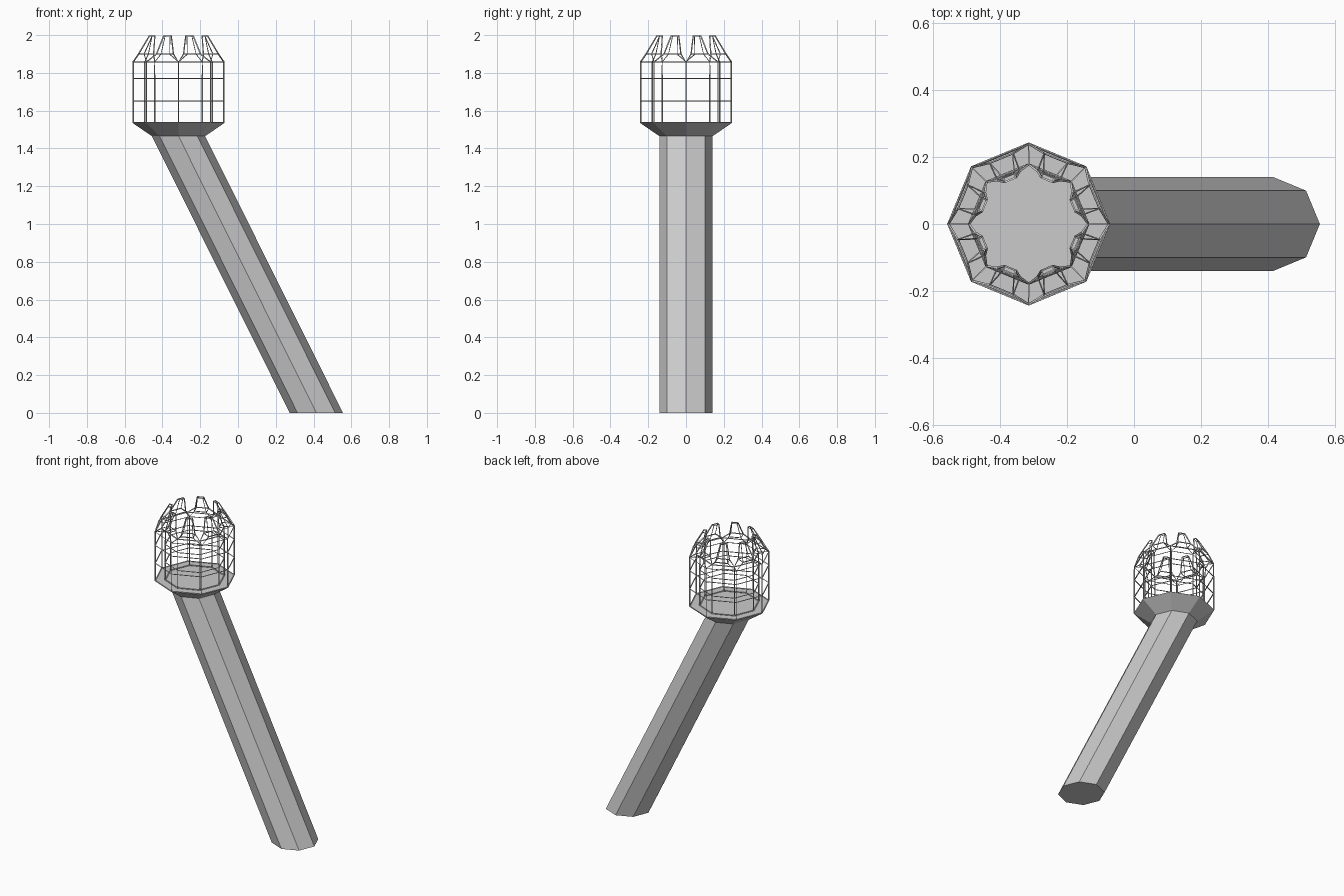
import bpy, bmesh
from math import sin, cos, pi

if "Cube" in bpy.data.objects:
    bpy.data.objects.remove(bpy.data.objects["Cube"])

HEAD_X = -0.315   # centre of the head
FOOT_X = 0.415    # centre of the shaft foot


def make_object(name, bm):
    bmesh.ops.remove_doubles(bm, verts=bm.verts, dist=0.0005)
    bmesh.ops.recalc_face_normals(bm, faces=bm.faces)
    me = bpy.data.meshes.new(name)
    bm.to_mesh(me)
    bm.free()
    ob = bpy.data.objects.new(name, me)
    bpy.context.collection.objects.link(ob)
    return ob


def octagon(x, r, z):
    return [(x + r * cos(i * pi / 4), r * sin(i * pi / 4), z) for i in range(8)]


def face(bm, points):
    bm.faces.new([bm.verts.new(p) for p in points])


def loft(bm, lower, upper):
    for i in range(8):
        j = (i + 1) % 8
        face(bm, [lower[i], lower[j], upper[j], upper[i]])


def solid(name, lower, upper):
    bm = bmesh.new()
    loft(bm, lower, upper)
    face(bm, lower)
    face(bm, upper)
    return make_object(name, bm)


# Leaning shaft with level ends, and the flared tray on top of it
solid("shaft", octagon(FOOT_X, 0.141, 0), octagon(HEAD_X, 0.141, 1.465))
solid("tray", octagon(HEAD_X, 0.141, 1.465), octagon(HEAD_X, 0.243, 1.535))

# Open basket: outer and inner walls, later turned into thin bars
R_OUT, R_IN = 0.240, 0.178
levels = [1.537, 1.652, 1.77, 1.858]
bm = bmesh.new()
for r in (R_OUT, R_IN):
    for za, zb in zip(levels, levels[1:]):
        loft(bm, octagon(HEAD_X, r, za), octagon(HEAD_X, r, zb))


def tine_point(k, dist, side, z):
    a = (k + 0.5) * pi / 4
    return (HEAD_X + dist * cos(a) - side * sin(a),
            dist * sin(a) + side * cos(a), z)


# Crown of eight tapering tines, one over each side of the basket
for k in range(8):
    rings = []
    for out, inn, h_out, h_in, z in (
            (R_OUT * cos(pi / 8), R_IN * cos(pi / 8),
             R_OUT * sin(pi / 8), R_IN * sin(pi / 8), levels[-1]),
            (0.213, 0.157, 0.038, 0.036, 1.90),
            (0.159, 0.143, 0.019, 0.018, 1.996)):
        rings.append([tine_point(k, out, -h_out, z), tine_point(k, out, h_out, z),
                      tine_point(k, inn, h_in, z), tine_point(k, inn, -h_in, z)])
    for low, high in zip(rings, rings[1:]):
        for i in range(4):
            j = (i + 1) % 4
            face(bm, [low[i], low[j], high[j], high[i]])
    face(bm, rings[-1])

basket = make_object("basket", bm)
wire = basket.modifiers.new("bars", 'WIREFRAME')
wire.thickness = 0.008
wire.use_even_offset = False
wire.use_boundary = True
wire.use_replace = True
